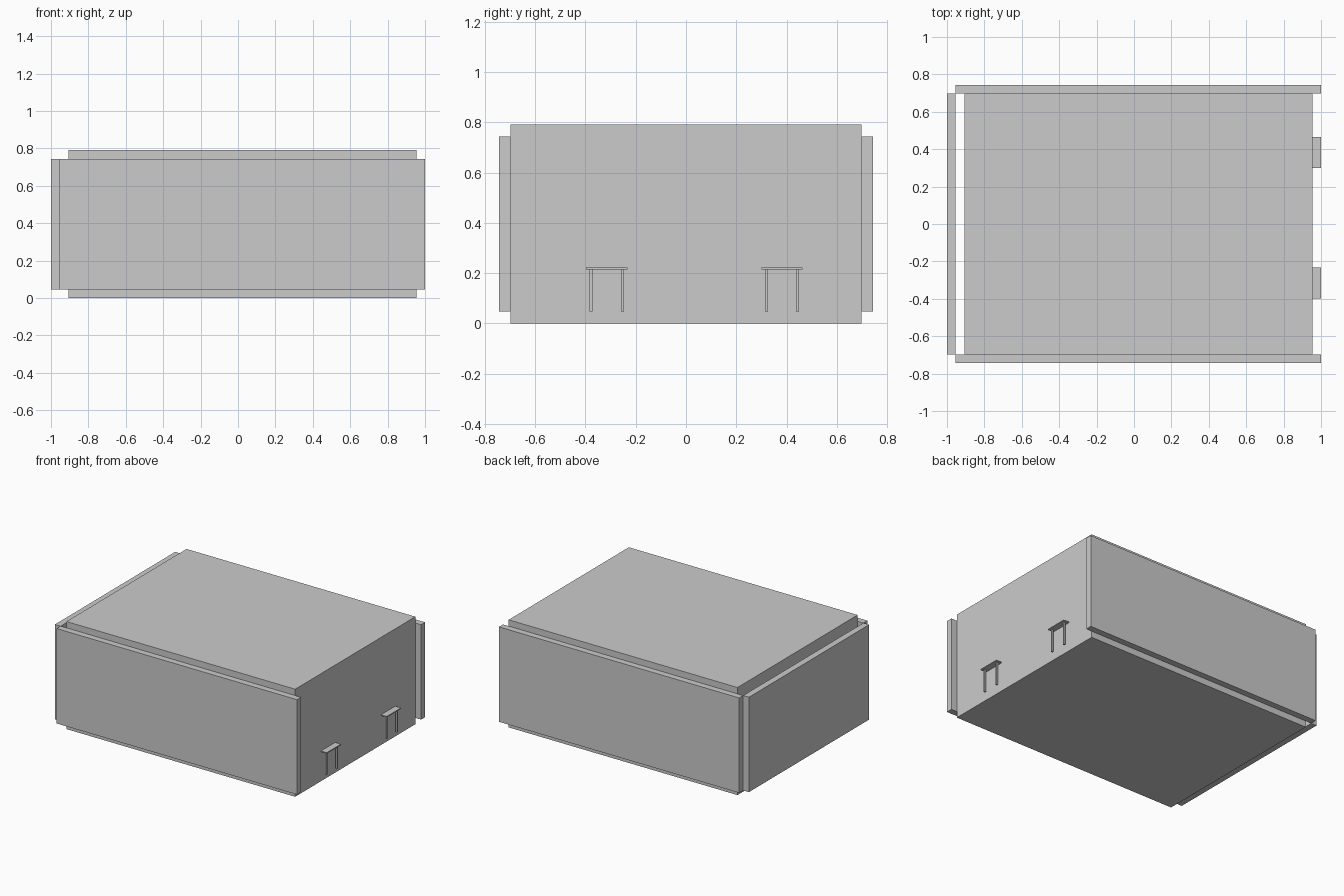
import bpy

if "Cube" in bpy.data.objects:
    bpy.data.objects.remove(bpy.data.objects["Cube"])

U = 2 / 43  # panel thickness, the base module of the model

grey = bpy.data.materials.new("light_grey")
grey.diffuse_color = (0.6, 0.6, 0.6, 1)
grey.use_nodes = True
grey.node_tree.nodes["Principled BSDF"].inputs["Base Color"].default_value = grey.diffuse_color


def box(name, x, y, z):
    """Axis-aligned box from (min, max) ranges."""
    bpy.ops.mesh.primitive_cube_add(
        size=1, location=[(a + b) / 2 for a, b in (x, y, z)])
    ob = bpy.context.object
    ob.name = name
    ob.scale = [b - a for a, b in (x, y, z)]
    bpy.ops.object.transform_apply(location=False, rotation=False, scale=True)
    ob.data.materials.append(grey)
    return ob


RIGHT = 1 - U        # right face of the body
HALF = 15 * U        # half depth of the body
WALL_Z = (U, 16 * U)

# Main body
box("body", (-1 + 2 * U, RIGHT), (-HALF, HALF), (0, 17 * U))

# Long side panels, touching the body front and back
box("front_panel", (-1 + U, 1), (-HALF - U, -HALF), WALL_Z)
box("back_panel", (-1 + U, 1), (HALF, HALF + U), WALL_Z)

# End panel, standing one module clear of the body
box("left_panel", (-1, -1 + U), (-HALF, HALF), WALL_Z)

# Two small shelves with a pair of legs on the right face
for label, yc in (("front", -0.315), ("back", 0.382)):
    box(label + "_shelf_top", (RIGHT, 1), (yc - 0.082, yc + 0.082), (0.215, 0.222))
    for i, s in enumerate((-1, 1)):
        y = yc + s * 0.062
        box(f"{label}_shelf_leg_{i + 1}", (0.974, 0.986),
            (y - 0.006, y + 0.006), (U, 0.215))
